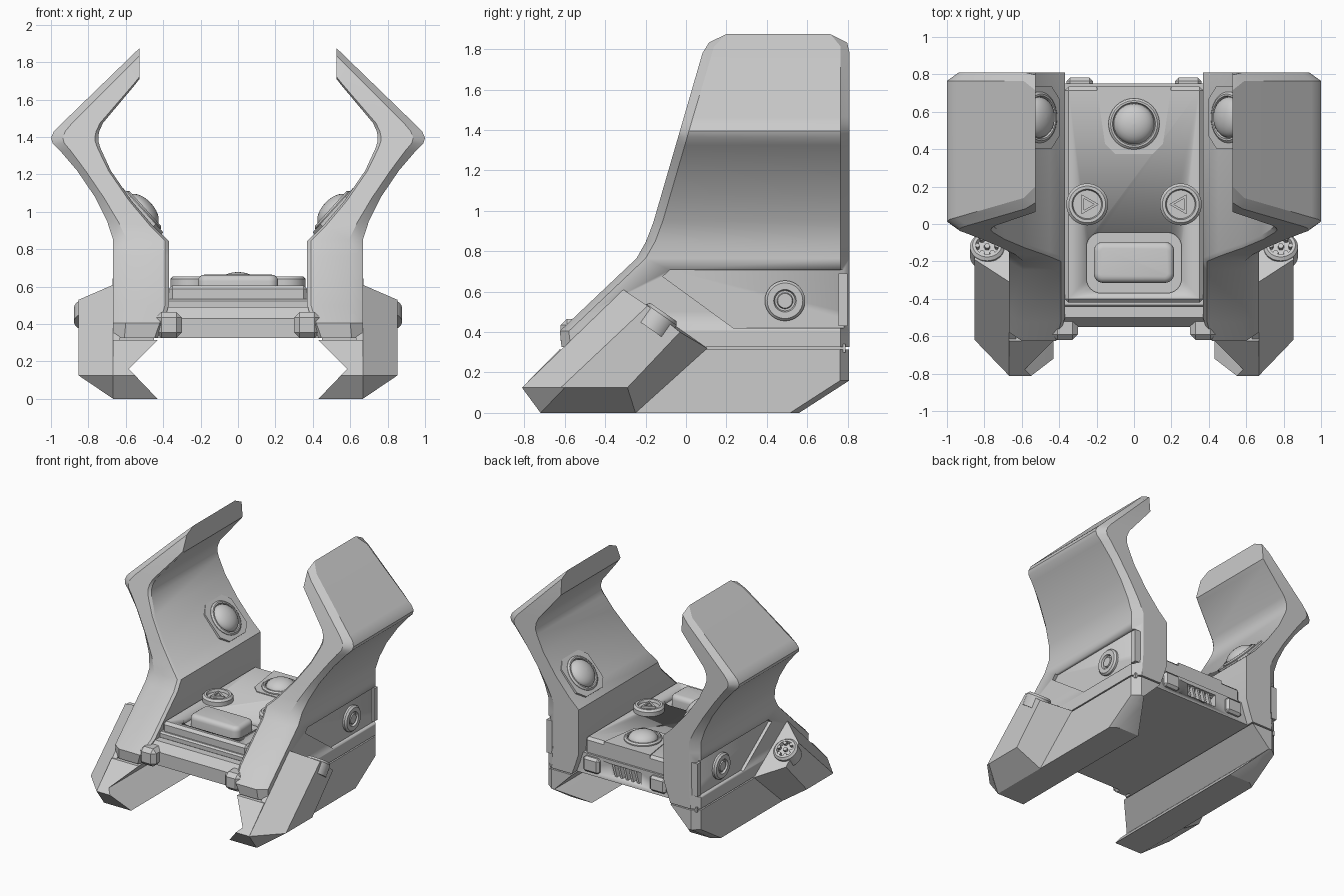
import bpy, bmesh
from math import pi, cos, sin
from mathutils import Vector

if "Cube" in bpy.data.objects:
    bpy.data.objects.remove(bpy.data.objects["Cube"])


def finish(name, bm, mirror=False):
    bmesh.ops.recalc_face_normals(bm, faces=bm.faces)
    me = bpy.data.meshes.new(name)
    bm.to_mesh(me)
    bm.free()
    ob = bpy.data.objects.new(name, me)
    bpy.context.collection.objects.link(ob)
    bpy.ops.object.select_all(action='DESELECT')
    bpy.context.view_layer.objects.active = ob
    ob.select_set(True)
    bpy.ops.object.shade_smooth_by_angle(angle=0.5)
    if mirror:
        ob.modifiers.new("mirror", 'MIRROR')
    return ob


def loft(name, rings, mirror=False):
    bm = bmesh.new()
    rv = [[bm.verts.new(p) for p in r] for r in rings]
    n = len(rv[0])
    for a, b in zip(rv, rv[1:]):
        for i in range(n):
            j = (i + 1) % n
            bm.faces.new((a[i], a[j], b[j], b[i]))
    bm.faces.new(rv[0])
    bm.faces.new(rv[-1])
    return finish(name, bm, mirror)


def prism_x(name, pts, x0, x1, mirror=False):
    return loft(name, [[(x, y, z) for y, z in pts] for x in (x0, x1)], mirror)


def box(name, lo, hi, bevel=0.0, seg=1, mirror=False, vertical=0.0):
    bm = bmesh.new()
    bmesh.ops.create_cube(bm, size=1)
    for v in bm.verts:
        v.co = [(l + h) / 2 + c * (h - l) for l, h, c in zip(lo, hi, v.co)]
    if vertical:
        es = [e for e in bm.edges if abs(e.verts[0].co.z - e.verts[1].co.z) > 1e-4]
        bmesh.ops.bevel(bm, geom=es, offset=vertical, segments=6, profile=0.5, affect='EDGES')
        zt = max(v.co.z for v in bm.verts)
        es = [e for e in bm.edges if all(v.co.z > zt - 1e-4 for v in e.verts)]
        if bevel:
            bmesh.ops.bevel(bm, geom=es, offset=bevel, segments=seg, profile=0.5, affect='EDGES')
    elif bevel:
        bmesh.ops.bevel(bm, geom=bm.edges[:], offset=bevel, segments=seg, profile=0.5, affect='EDGES')
    return finish(name, bm, mirror)


def lathe(name, prof, loc, axis=(0, 0, 1), seg=32, mirror=False, start=0.0):
    q = Vector(axis).to_track_quat('Z', 'Y') if axis != (0, 0, 1) else Vector((0, 0, 1)).rotation_difference(Vector((0, 0, 1)))
    rings = []
    for r, h in prof:
        ring = [Vector((r * cos(start + 2 * pi * i / seg), r * sin(start + 2 * pi * i / seg), h)) for i in range(seg)]
        rings.append([q @ p + Vector(loc) for p in ring])
    return loft(name, rings, mirror)


def cut(ob, cutter):
    cutter.hide_render = True
    m = ob.modifiers.new("cut", 'BOOLEAN')
    m.operation, m.solver, m.object = 'DIFFERENCE', 'EXACT', cutter
    bpy.context.view_layer.objects.active = ob
    bpy.ops.object.modifier_move_to_index(modifier="cut", index=0)
    bpy.ops.object.modifier_apply(modifier="cut")
    bpy.data.objects.remove(cutter)


def interp(table, z):
    if z <= table[0][0]:
        return table[0][1]
    for (z0, y0), (z1, y1) in zip(table, table[1:]):
        if z <= z1:
            return y0 + (y1 - y0) * (z - z0) / (z1 - z0)
    return table[-1][1]


def dome(r, h, n=7):
    return [(r * cos(pi / 2 * i / n) + 1e-3, h * sin(pi / 2 * i / n)) for i in range(n + 1)]


# front and back edges of the side silhouette, as (z, y)
front = [(.317, -.615), (.405, -.625), (.765, -.245), (.88, -.18), (1.81, .09), (1.875, .155)]
back = [(1.82, .81), (1.875, .76)]

# curved arms: outer and inner outline seen from the front
outer = [(.667, .325), (.667, .405), (.667, .5), (.667, .765), (.667, .85), (.70, .95), (.765, 1.08), (.86, 1.22),
         (.95, 1.325), (.99, 1.365), (1, 1.395), (.985, 1.43), (.95, 1.465), (.59, 1.814), (.527, 1.875)]
inner = [(.43, .325), (.40, .405), (.37, .5), (.37, .765), (.37, .845), (.45, .92), (.57, 1.06), (.68, 1.22),
         (.735, 1.34), (.746, 1.375), (.747, 1.40), (.742, 1.43), (.722, 1.475), (.55, 1.68), (.527, 1.71)]
rings = []
for o, i in zip(outer, inner):
    ring = []
    for t, f, off in ((0, front, .045), (.25, front, 0), (.93, front, 0), (1, front, .02),
                      (1, back, 0), (.25, back, 0), (0, back, -.045)):
        x, z = (a + (b - a) * t for a, b in zip(o, i))
        ring.append((x, interp(f, z) + off, z))
    rings.append(ring)
arm = loft("arm", rings, True)
cut(arm, prism_x("panel_cutter", [(-.115, .675), (-.08, .707), (.9, .707), (.9, .42), (.235, .42)], .642, .8))
prism_x("rear_bracket", [(.755, .43), (.755, .69), (.80, .69), (.80, .43)], .58, .66, True)
lathe("side_bolt", [(.10, -.02), (.10, .015), (.088, .028), (.056, .028), (.05, .012), (.04, .012), (.036, .024), (.005, .024)],
      (.642, .49, .555), (1, 0, 0), 32, True)

# clamp rails with a V-shaped inner groove
rail_front = [(0, -.72), (.125, -.812), (.315, -.625)]
rail_back = [(0, .56), (.16, .808)]
rings = []
for xi, z in ((.43, 0), (.55, .125), (.585, .16), (.43, .315)):
    yf, yb = interp(rail_front, z), interp(rail_back, z)
    rings.append([(.62, yf, z), (.667, yf, z), (.667, yb - .045, z), (.61, yb, z), (xi, yb, z), (xi, yf, z)])
loft("clamp_rail", rings, True)
box("rail_seam", (.45, -.55, .30), (.65, .79, .34), mirror=True)

# slanted front foot
full = [(-.812, .125), (-.31, .61), (.105, .32), (-.25, 0), (-.72, 0)]
small = [(-.62, .125), (-.19, .53), (-.03, .40), (-.29, .125), (-.60, .125)]
loft("front_foot", [[(x, y, z) for y, z in p] for x, p in ((.63, full), (.667, full), (.852, small))], True)
lathe("foot_screw", [(.092, -.04), (.092, .05), (.078, .066), (.062, .066), (.056, .04), (.005, .04)],
      (.785, -.15, .445), (0, .573, .82), 32, True)
lathe("screw_lobes", [(.016, .03), (.016, .06), (.003, .06)], (.785, -.15, .445), (0, .573, .82), 6, True)
for k in range(6):
    a = k * pi / 3
    n = Vector((0, .573, .82))
    u = Vector((1, 0, 0))
    p = Vector((.785, -.15, .445)) + (u * cos(a) + n.cross(u) * sin(a)) * .054
    lathe("screw_tooth", [(.014, .03), (.014, .064), (.002, .064)], p, (0, .573, .82), 8, True)

# base between the arms, with a rear vent
base = prism_x("base", [(-.55, .325), (-.55, .43), (-.50, .49), (.75, .49), (.75, .325)], -.45, .45)
cut(base, box("vent_cutter", (-.13, .66, .365), (.13, .85, .46)))
for k in range(5):
    x = -.11 + k * .048
    loft("vent_slat", [[(x, y, .36), (x + .018, y, .36), (x + .048, y, .465), (x + .03, y, .465)] for y in (.66, .74)])
box("rear_tab", (.22, .70, .355), (.36, .782, .475), .018, mirror=True)
box("front_tab", (.30, -.62, .325), (.44, -.45, .465), .03, mirror=True)

# control deck
deck = box("deck", (-.37, -.42, .45), (.37, .735, .607), .02)
cut(deck, box("button_cutter", (-.255, -.37, .575), (.255, -.045, .75), vertical=.08))
box("deck_skirt", (-.39, -.445, .48), (.39, .72, .535), .012)
box("long_button", (-.215, -.315, .55), (.215, -.095, .664), .035, 4, vertical=.05)

# round arrow buttons
lathe("round_button", [(.112, .59), (.112, .64), (.098, .655), (.082, .655), (.076, .635), (.005, .635)],
      (.25, .105, 0), mirror=True)
lathe("arrow_mark", [(.062, .62), (.062, .652), (.036, .652), (.036, .64), (.004, .64)],
      (.25, .105, 0), seg=3, mirror=True, start=pi)

# rear dome light on its tapered plate
loft("dome_plate", [[(-.10, .375, z), (.10, .375, z), (.155, .43, z), (.20, .735, z), (-.20, .735, z), (-.155, .43, z)]
                    for z in (.58, .613)])
collar = [(.137, -.03), (.137, .012), (.125, .022), (.115, .022), (.11, .005), (.004, .005)]
lathe("dome_collar", collar, (0, .535, .61))
lathe("dome_light", dome(.108, .065), (0, .535, .613))

# dome lights on the inner side of the arms
n = (-.74, 0, .67)
nv, tv = Vector(n), Vector((.67, 0, .74))
c = Vector((.515, .57, 1.0))
pad = [(-.16, -.10), (-.10, -.165), (.10, -.165), (.16, -.10), (.16, .10), (.10, .165), (-.10, .165), (-.16, .10)]
loft("side_pad", [[c + tv * a + Vector((0, b, 0)) + nv * h for a, b in pad] for h in (-.05, .012)], True)
lathe("side_collar", [(r, h - .002) for r, h in collar], c + nv * .006, n, 32, True)
lathe("side_dome", dome(.108, .06), c + nv * .008, n, 32, True)
